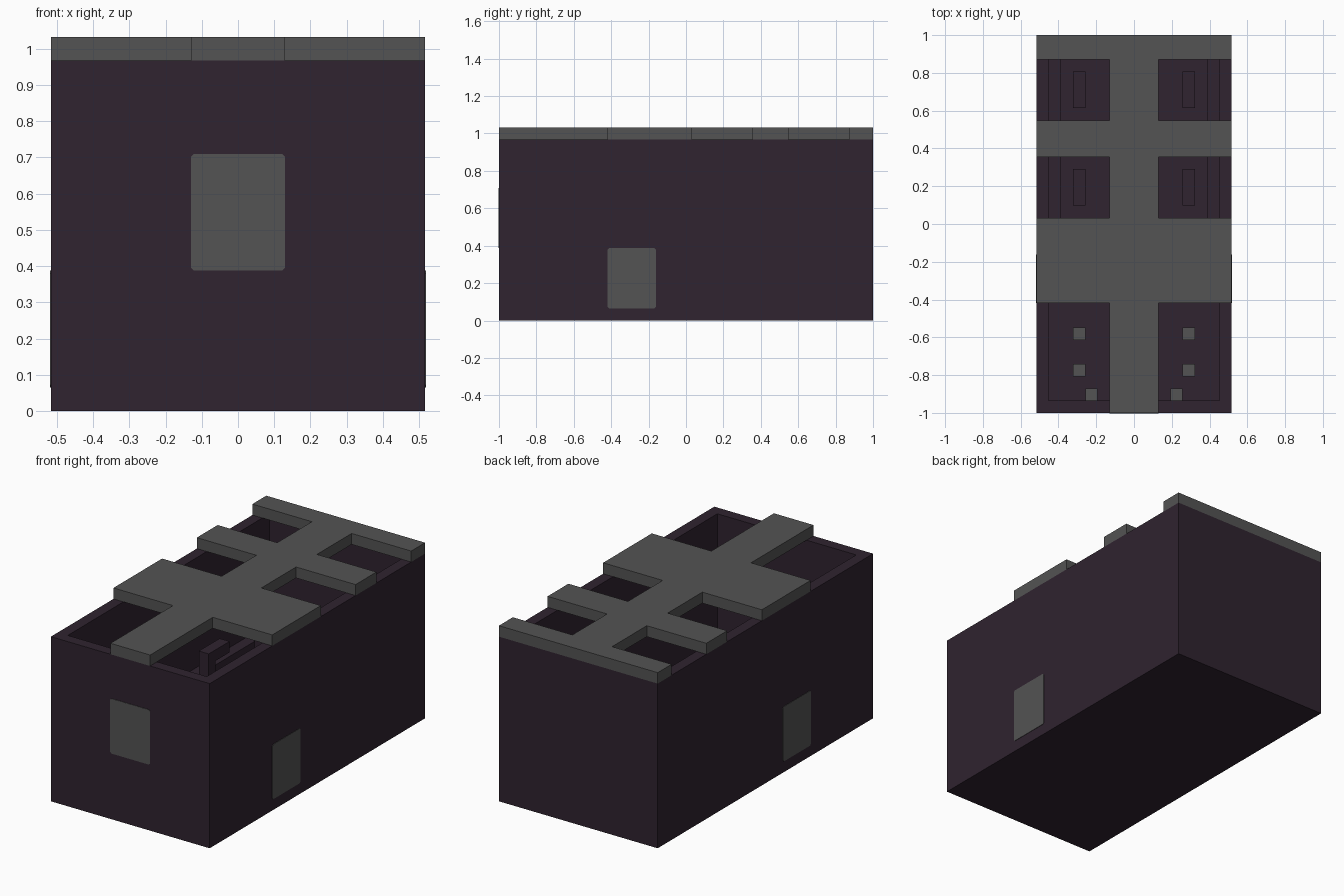
import bpy, bmesh

cube = bpy.data.objects.get("Cube")
if cube:
    bpy.data.objects.remove(cube, do_unlink=True)

U = 2 / 31  # grid unit: the model is 16 wide, 31 long, 16 high


def material(name, rgb):
    m = bpy.data.materials.new(name)
    m.use_nodes = True
    m.diffuse_color = (*rgb, 1)
    m.node_tree.nodes["Principled BSDF"].inputs["Base Color"].default_value = (*rgb, 1)
    return m


PLUM = material("dark_plum", (0.0290, 0.0168, 0.0290))
GREY = material("mid_grey", (0.087, 0.087, 0.087))


def finish(name, bm, mat):
    bmesh.ops.recalc_face_normals(bm, faces=bm.faces)
    mesh = bpy.data.meshes.new(name)
    bm.to_mesh(mesh)
    bm.free()
    mesh.materials.append(mat)
    obj = bpy.data.objects.new(name, mesh)
    bpy.context.collection.objects.link(obj)
    return obj


def box(name, x, y, z, mat):
    """Box from ranges in grid units; y is measured from the front."""
    bm = bmesh.new()
    bmesh.ops.create_cube(bm, size=1)
    ranges = (x, [v - 15.5 for v in y], z)
    for v in bm.verts:
        for i, (low, high) in enumerate(ranges):
            v.co[i] = U * (high if v.co[i] > 0 else low)
    return finish(name, bm, mat)


def pair(name, x, y, z, mat):
    """The same box on both sides."""
    box("left_" + name, x, y, z, mat)
    box("right_" + name, (-x[1], -x[0]), y, z, mat)


def panel(name, centre, size, axis, mat):
    """Thin plate with tiny cut corners, facing along the given axis."""
    bm = bmesh.new()
    w, h = size[0] / 2, size[1] / 2
    c = 0.12
    outline = [(w - c, -h), (w, c - h), (w, h - c), (w - c, h),
               (c - w, h), (-w, h - c), (-w, c - h), (c - w, -h)]
    verts = []
    for a, b in outline:
        p = [centre[0], centre[1] - 15.5, centre[2] + b]
        p[1 - axis] += a
        verts.append(bm.verts.new([U * q for q in p]))
    bm.faces.new(verts)
    obj = finish(name, bm, mat)
    mod = obj.modifiers.new("thickness", "SOLIDIFY")
    mod.thickness = 0.005
    mod.offset = 0


# Open-topped shell
box("floor", (-8, 8), (0, 31), (0, 1), PLUM)
pair("wall", (7, 8), (0, 31), (1, 15), PLUM)
box("front_wall", (-7, 7), (0, 1), (1, 15), PLUM)
box("back_wall", (-7, 7), (30, 31), (1, 15), PLUM)

# Roof frame as one outline: a central spine with three cross bands
bands = [(9, 16), (21, 24), (29, 31)]
half = [(2, 0)]
for start, end in bands:
    half += [(2, start), (8, start), (8, end)]
    if end < 31:
        half.append((2, end))
outline = half + [(-x, y) for x, y in reversed(half)]
bm = bmesh.new()
roof_face = bm.faces.new([bm.verts.new((x * U, (y - 15.5) * U, 15 * U)) for x, y in outline])
extruded = bmesh.ops.extrude_face_region(bm, geom=[roof_face])
top = [g for g in extruded["geom"] if isinstance(g, bmesh.types.BMVert)]
bmesh.ops.translate(bm, verts=top, vec=(0, 0, U))
finish("roof_frame", bm, GREY)

# Window and side doors, flush with the walls
panel("front_window", (0, 0, 8.5), (4, 5), 1, GREY)
panel("left_door", (8, 11, 3.5), (4, 5), 0, GREY)
panel("right_door", (-8, 11, 3.5), (4, 5), 0, GREY)

# Inside: ledges along the walls and narrow tables on posts
pair("ledge", (6, 7), (14, 30), (1, 5), PLUM)
for row, start in (("middle", 17), ("rear", 25)):
    pair(row + "_table_top", (4, 5), (start, start + 3), (7, 8), PLUM)
    pair(row + "_table_post", (4, 5), (start, start + 1), (1, 7), PLUM)

# Short grey posts in the front compartment
pair("front_post", (3, 4), (1, 2), (1, 3), GREY)
pair("middle_post", (4, 5), (3, 4), (1, 3), GREY)
pair("rear_post", (4, 5), (6, 7), (1, 3), GREY)
